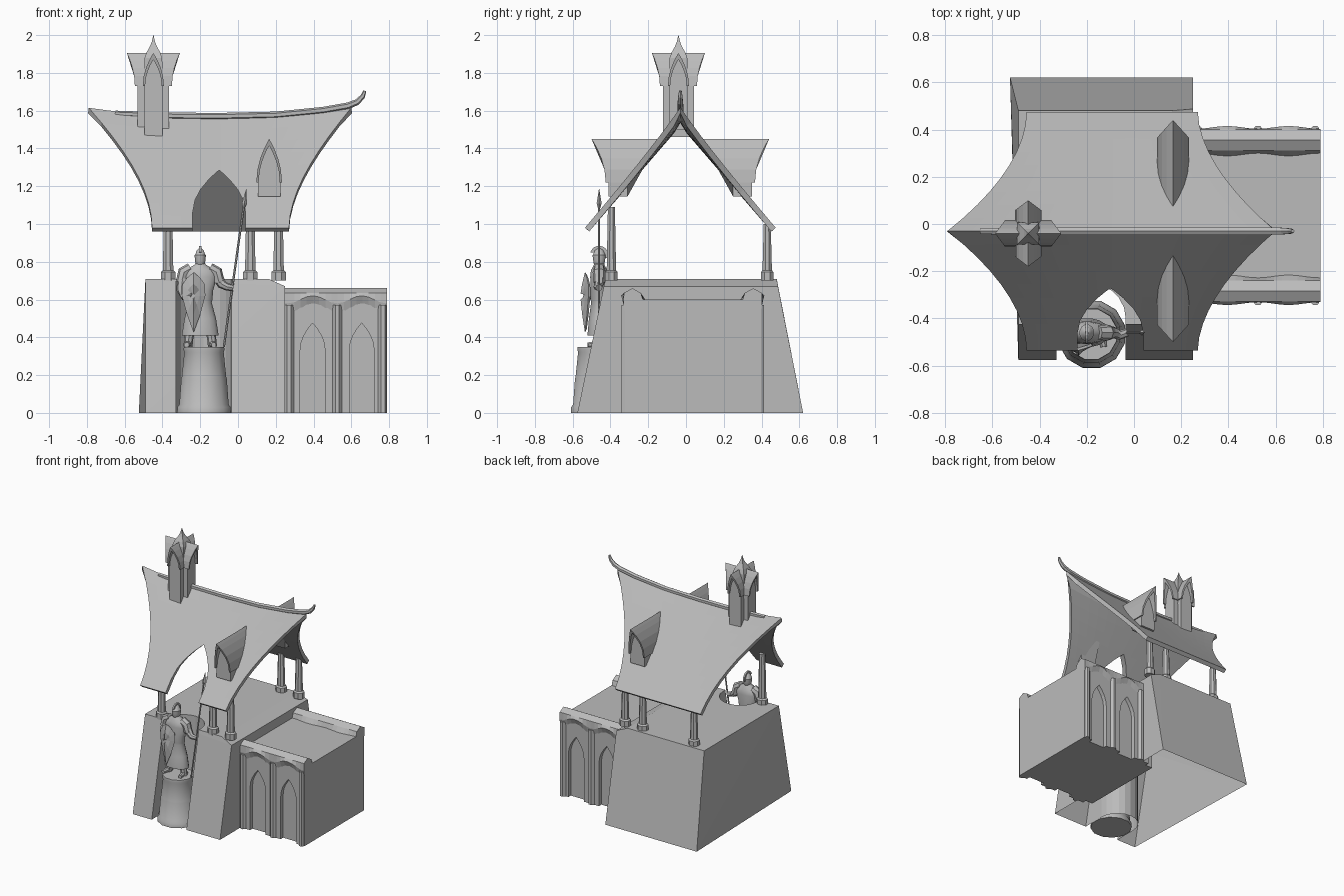
import bpy, bmesh, math
from mathutils import Vector, Matrix

if "Cube" in bpy.data.objects:
    bpy.data.objects.remove(bpy.data.objects["Cube"])

stone = bpy.data.materials.new("grey stone")
stone.diffuse_color = (0.5, 0.5, 0.5, 1)
stone.use_nodes = True
stone.node_tree.nodes["Principled BSDF"].inputs["Base Color"].default_value = stone.diffuse_color


def finish(name, bm, smooth=False, fix=True):
    if fix:
        bmesh.ops.recalc_face_normals(bm, faces=bm.faces[:])
    me = bpy.data.meshes.new(name)
    bm.to_mesh(me)
    bm.free()
    ob = bpy.data.objects.new(name, me)
    bpy.context.collection.objects.link(ob)
    me.materials.append(stone)
    if smooth:
        activate(ob)
        bpy.ops.object.shade_smooth_by_angle(angle=math.radians(40))
    return ob


def activate(ob):
    bpy.ops.object.select_all(action='DESELECT')
    ob.select_set(True)
    bpy.context.view_layer.objects.active = ob


def loft(name, rings, smooth=False, M=Matrix()):
    """Skin a list of equal-sized point rings and cap both ends."""
    bm = bmesh.new()
    vs = [[bm.verts.new(M @ Vector(p)) for p in r] for r in rings]
    n = len(vs[0])
    for a, b in zip(vs, vs[1:]):
        for i in range(n):
            bm.faces.new((a[i], a[(i + 1) % n], b[(i + 1) % n], b[i]))
    bm.faces.new(vs[0])
    bm.faces.new(vs[-1])
    return finish(name, bm, smooth)


def lathe(name, x, y, prof, n=8, smooth=False):
    """Upright loft; profile rows are z, x radius, y radius."""
    def ring(z, rx, ry):
        return [(x + rx * math.cos(2 * math.pi * (i + .5) / n),
                 y + ry * math.sin(2 * math.pi * (i + .5) / n), z) for i in range(n)]
    return loft(name, [ring(*p) for p in prof], smooth)


def tube(name, path, radii, n=6, smooth=False):
    path = [Vector(p) for p in path]
    rings = []
    for i, p in enumerate(path):
        d = (path[min(i + 1, len(path) - 1)] - path[max(i - 1, 0)]).normalized()
        a = d.cross(Vector((0, 1, 0))).normalized()
        b = d.cross(a)
        rings.append([p + radii[i] * (a * math.cos(2 * math.pi * k / n) + b * math.sin(2 * math.pi * k / n))
                      for k in range(n)])
    return loft(name, rings, smooth)


def prism(name, pts, y0, y1, M=Matrix()):
    """Extrude an xz outline along y; each end may be a function of z."""
    at = lambda f, z: f(z) if callable(f) else f
    return loft(name, [[(x, at(f, z), z) for x, z in pts] for f in (y0, y1)], False, M)


def apply_cut(ob, cutter):
    m = ob.modifiers.new("cut", 'BOOLEAN')
    m.object, m.solver = cutter, 'EXACT'
    activate(ob)
    for mod in ob.modifiers[:]:
        bpy.ops.object.modifier_apply(modifier=mod.name)
    bpy.data.objects.remove(cutter)


def lancet(w, z0, z1, cx=0):
    """Pointed arch from right foot over the apex to left foot."""
    us = (0, .3, .55, .78, .92)
    half = [(w * (1 - u ** 2), z0 + (z1 - z0) * u) for u in us]
    return [(cx + x, z) for x, z in half] + [(cx, z1)] + [(cx - x, z) for x, z in half[::-1]]


def hood(name, M, w, zb, z0, z1, f0, f1, b0, b1):
    """Flared pointed gable: thin overhanging shell plus solid body."""
    u = lambda z: max(0, min(1, (z - z0) / (z1 - z0)))
    back = lambda z: b0 + (b1 - b0) * u(z)
    prism(name + "_roof", lancet(w, z0, z1) + lancet(w - .012, z0, z1 - .035)[::-1],
          lambda z: f0 + (f1 - f0) * u(z) ** 2, back, M)
    prism(name + "_body", [(w - .008, zb)] + lancet(w - .008, z0, z1 - .03) + [(-w + .008, zb)],
          f0 + .015, back, M)


# Sloping main base with a bevelled right edge
bm = bmesh.new()
for p in [(-.49, -.575, 0), (.25, -.575, 0), (.25, .62, 0), (-.525, .62, 0),
          (-.49, -.425, .71), (.16, -.425, .71), (.16, .48, .71), (-.49, .48, .71),
          (.25, -.435, .67), (.25, .487, .67)]:
    bm.verts.new(p)
bmesh.ops.convex_hull(bm, input=bm.verts[:])
base = finish("main_base", bm)
# Niche behind the statue
arc = [(-.182 + .147 * math.cos(math.pi * i / 10), -.40 + .147 * math.sin(math.pi * i / 10)) for i in range(11)]
outline = arc + [(-.329, -.8), (-.035, -.8)]
apply_cut(base, loft("niche_cutter", [[(x, y, z) for x, y in outline] for z in (-.2, 1)]))
bm = bmesh.new()
bm.from_mesh(base.data)
bmesh.ops.delete(bm, geom=[f for f in bm.faces if f.calc_center_median().z < .001], context='FACES')
bm.to_mesh(base.data)
bm.free()

# Side annex with arcades on front and back
MID = .036
prism("annex_block", [(.14, 0), (.79, 0), (.79, .6), (.14, .6)], MID - .33, MID + .33)
for s, side in ((-1, "front"), (1, "back")):
    wall = [(.2, 0), (.2, .58), (.79, .58), (.79, 0)]
    for cx in (.655, .395):
        wall += [(cx + .066, 0)] + lancet(.066, .33, .475, cx) + [(cx - .066, 0)]
    prism(side + "_arcade", wall, MID + s * .32, MID + s * .36)
    for x in (.27, .525, .768):
        loft(side + "_pilaster", [[(x - .03, MID + s * .355, z), (x - .01, MID + s * .378, z),
             (x + .01, MID + s * .378, z), (min(x + .03, .79), MID + s * .355, z)] for z in (0, .57)])
    rings = []
    for i in range(19):
        x = .2 + .59 * i / 18
        c = math.cos(2 * math.pi * (x - .395) / .26)
        sec = [(.355, .54 + .03 * c), (.373 + .006 * c, .60 + .02 * c), (.365, .635), (.32, .66),
               (.275, .635), (.258 - .006 * c, .60), (.275, .54)]
        rings.append([(x, MID + s * d, z) for d, z in sec])
    loft(side + "_scalloped_cornice", rings)

# Posts under the roof
for x in (-.37, .065, .215):
    for y, top in ((-.395, 1.09), (.43, 1.0)):
        lathe("post", x, y, [(.70, .042, .036), (.745, .042, .036), (.755, .03, .027), (top, .023, .02)])

# Sagging gable roof with concave ends
NX, NT = 14, 9
bm = bmesh.new()
grid = []
for j in range(-NT, NT + 1):
    t = abs(j) / NT
    xl, xr = -.455 - .335 * (1 - t) ** 1.9, .27 + .33 * (1 - t) ** 1.8
    row = []
    for i in range(NX + 1):
        x = xl + (xr - xl) * i / NX
        zr = 1.565 + .05 * ((x + .1) / .69) ** 2
        row.append(bm.verts.new((x, -.03 + .505 * j / NT, zr + (.98 - zr) * t)))
    grid.append(row)
for a, b in zip(grid, grid[1:]):
    for i in range(NX):
        bm.faces.new((a[i], a[i + 1], b[i + 1], b[i]))
roof = finish("gable_roof", bm, fix=False)
sol = roof.modifiers.new("thickness", 'SOLIDIFY')
sol.thickness, sol.offset = .03, -1
# Arched opening in the front slope
hole = [(.04, .8)] + lancet(.14, 1.06, 1.285, -.1) + [(-.24, .8)]
apply_cut(roof, prism("roof_opening_cutter", hole, -.9, -.06))

# Ridge beam with upturned end
tube("ridge_beam", [(-.65, -.03, 1.585), (-.35, -.03, 1.572), (-.1, -.03, 1.57), (.2, -.03, 1.577), (.45, -.03, 1.602),
     (.58, -.03, 1.625), (.63, -.03, 1.645), (.66, -.03, 1.675), (.672, -.03, 1.705)],
     [.015, .018, .018, .018, .018, .018, .016, .013, .008], 6)

# Dormers on both slopes
for a, side in ((0, "front"), (math.pi, "back")):
    hood(side + "_dormer", Matrix.Translation((.165, -.03, 0)) @ Matrix.Rotation(a, 4, 'Z'),
         .068, 1.145, 1.22, 1.45, -.395, -.47, -.28, -.09)

# Ridge turret with four gabled arms and a spire
for k in range(4):
    hood("turret_arm", Matrix.Translation((-.448, -.04, 0)) @ Matrix.Rotation(k * math.pi / 2, 4, 'Z'),
         .056, 1.46 if k % 2 == 0 else 1.5, 1.73, 1.905, -.098, -.14, 0, 0)
lathe("turret_spire", -.448, -.04, [(z, r, r) for z, r in
      ((1.7, .07), (1.88, .066), (1.91, .05), (1.94, .026), (1.965, .012), (2.0, .001))], 4)

# Statue pedestal
lathe("pedestal", -.18, -.467, [(z, r, r) for z, r in
      ((0, .147), (.03, .146), (.045, .135), (.18, .125), (.19, .122), (.32, .108), (.335, .112), (.35, .11))], 12, True)

# Statue: robed body, head, limbs
SX, SY = -.2, -.46
lathe("statue_robe", SX, SY, [(.41, .098, .062), (.42, .098, .062), (.5, .085, .055), (.585, .062, .043), (.60, .066, .046),
      (.65, .07, .046), (.72, .092, .048), (.755, .08, .044), (.785, .03, .028), (.8, .022, .022)], 16, True)
lathe("statue_head", SX, SY, [(.765, .012, .015), (.785, .025, .028), (.81, .029, .033), (.835, .031, .036), (.84, .026, .032),
      (.86, .02, .024), (.875, .004, .004)], 12, True)
crest = [(SY + .048 * math.cos(a), .835 + .05 * math.sin(a)) for a in [math.pi * (.9 - .11 * i) for i in range(10)]]
crest += [(SY + .02, .82), (SY, .85)]
loft("helmet_crest", [[(SX + dx, y, z) for y, z in crest] for dx in (-.006, .006)])
for s in (-1, 1):
    tube("statue_leg", [(SX + s * .045, SY, .47), (SX + s * .06, SY, .4), (SX + s * .065, SY, .35)], [.03, .024, .024], 8, True)
    tube("statue_foot", [(SX + s * .06, SY + .02, .365), (SX + s * .072, SY - .06, .36)], [.022, .014], 8, True)
    tube("shoulder", [(SX + s * .05, SY, .765), (SX + s * .085, SY, .745), (SX + s * .1, SY, .69)], [.03, .034, .03], 8, True)
tube("spear_arm", [(SX + .085, SY, .735), (-.085, SY, .68), (-.06, SY - .01, .668), (-.03, SY, .662)], [.03, .025, .02, .018], 8, True)
tube("shield_arm", [(SX - .09, SY, .735), (-.3, SY - .01, .65), (-.285, SY - .03, .62), (-.24, SY - .07, .62)],
     [.03, .026, .024, .018], 8, True)

# Spear
tube("spear_shaft", [(-.075, SY, .35), (.03, SY, 1.09)], [.006, .006], 6)
tube("spear_blade", [(.029, SY, 1.08), (.034, SY, 1.11), (.044, SY, 1.185)], [.005, .013, .001], 4)

# Kite shield with a raised centre
rim = [(0, .425), (.035, .52), (.062, .62), (.06, .68), (.035, .715), (0, .745)]
rim += [(-x, z) for x, z in rim[-2:0:-1]]
grow = lambda k, y: [(-.235 + x * k, y + abs(x) * .3, .62 + (z - .62) * k) for x, z in rim]
loft("kite_shield", [grow(.9, -.525), grow(1, -.535), grow(.5, -.55), grow(.1, -.558)])
